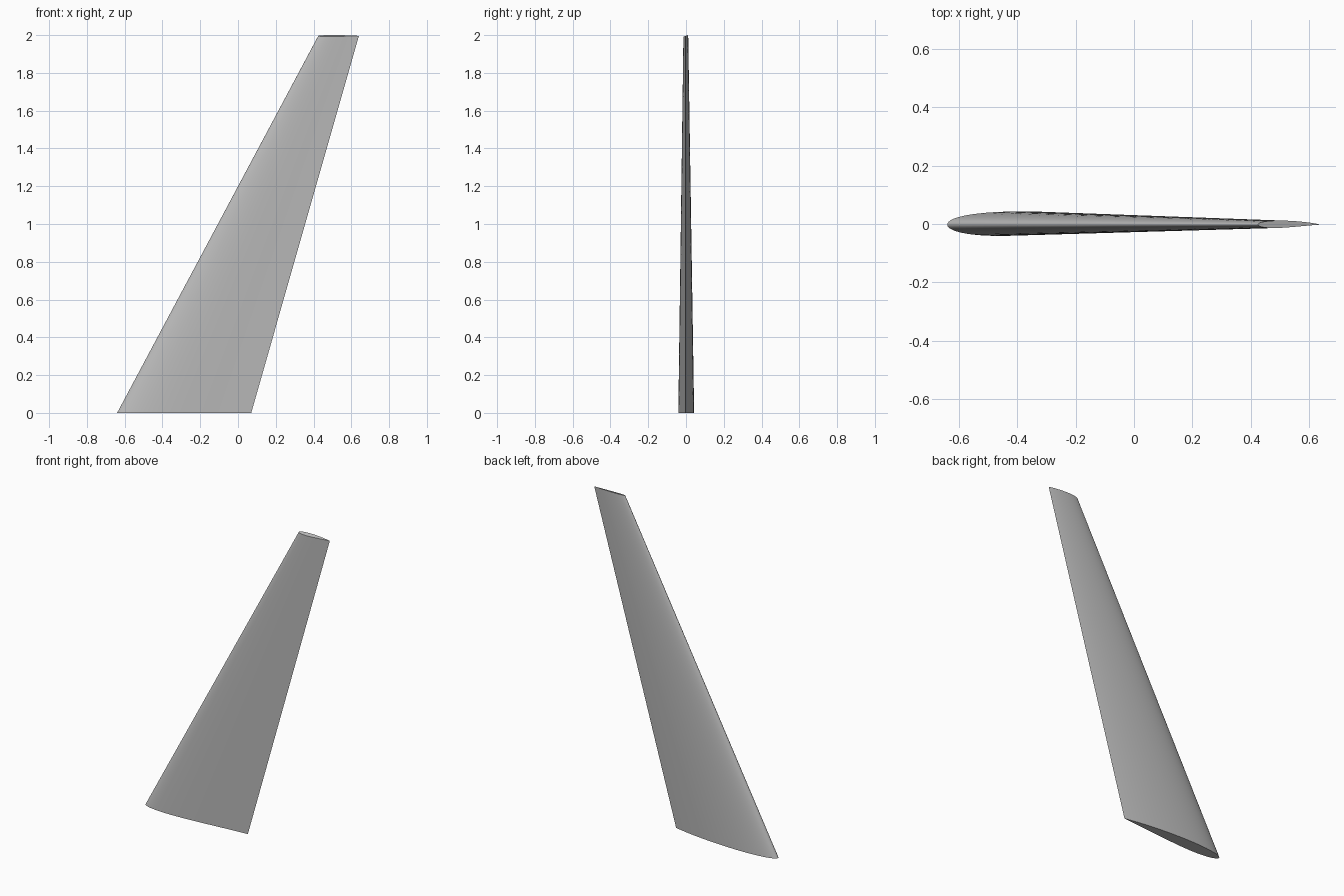
import bpy, bmesh, math

cube = bpy.data.objects.get("Cube")
if cube:
    bpy.data.objects.remove(cube, do_unlink=True)

THICKNESS = 0.117
CAMBER = 0.07
STEPS = 36


def half_thickness(t):
    return 5 * THICKNESS * (0.2969 * math.sqrt(t) - 0.126 * t - 0.3516 * t**2
                            + 0.2843 * t**3 - 0.1036 * t**4)


def camber(t):
    return CAMBER * t * t * (1 - t)


def section():
    """Closed airfoil loop on a unit chord, denser near both edges."""
    ts = [(1 - math.cos(math.pi * i / STEPS)) / 2 for i in range(STEPS + 1)]
    back = [(t, camber(t) + half_thickness(t)) for t in reversed(ts)]
    front = [(t, camber(t) - half_thickness(t)) for t in ts[1:-1]]
    return back + front


def ring(bm, lead, trail, z, tilt):
    chord = trail - lead
    return [bm.verts.new((lead + chord * t, chord * y - 0.002, z + tilt * chord * y))
            for t, y in section()]


# Grey skin
grey = bpy.data.materials.new("grey skin")
grey.use_nodes = True
colour = (0.5, 0.5, 0.5, 1)
grey.diffuse_color = colour
grey.node_tree.nodes["Principled BSDF"].inputs["Base Color"].default_value = colour

# Swept, tapered wing panel lofted from root to tip, capped at both ends
bm = bmesh.new()
root = ring(bm, -0.64, 0.07, 0, 0)
tip = ring(bm, 0.425, 0.64, 1.996, 0.3)
for i in range(len(root)):
    j = (i + 1) % len(root)
    bm.faces.new((root[i], root[j], tip[j], tip[i]))
bm.faces.new(root)
bm.faces.new(tip)
bmesh.ops.recalc_face_normals(bm, faces=bm.faces)

mesh = bpy.data.meshes.new("wing_panel")
bm.to_mesh(mesh)
bm.free()
mesh.materials.append(grey)
wing = bpy.data.objects.new("wing_panel", mesh)
bpy.context.collection.objects.link(wing)

bpy.ops.object.select_all(action='DESELECT')
wing.select_set(True)
bpy.context.view_layer.objects.active = wing
bpy.ops.object.shade_smooth_by_angle(angle=math.radians(40))
